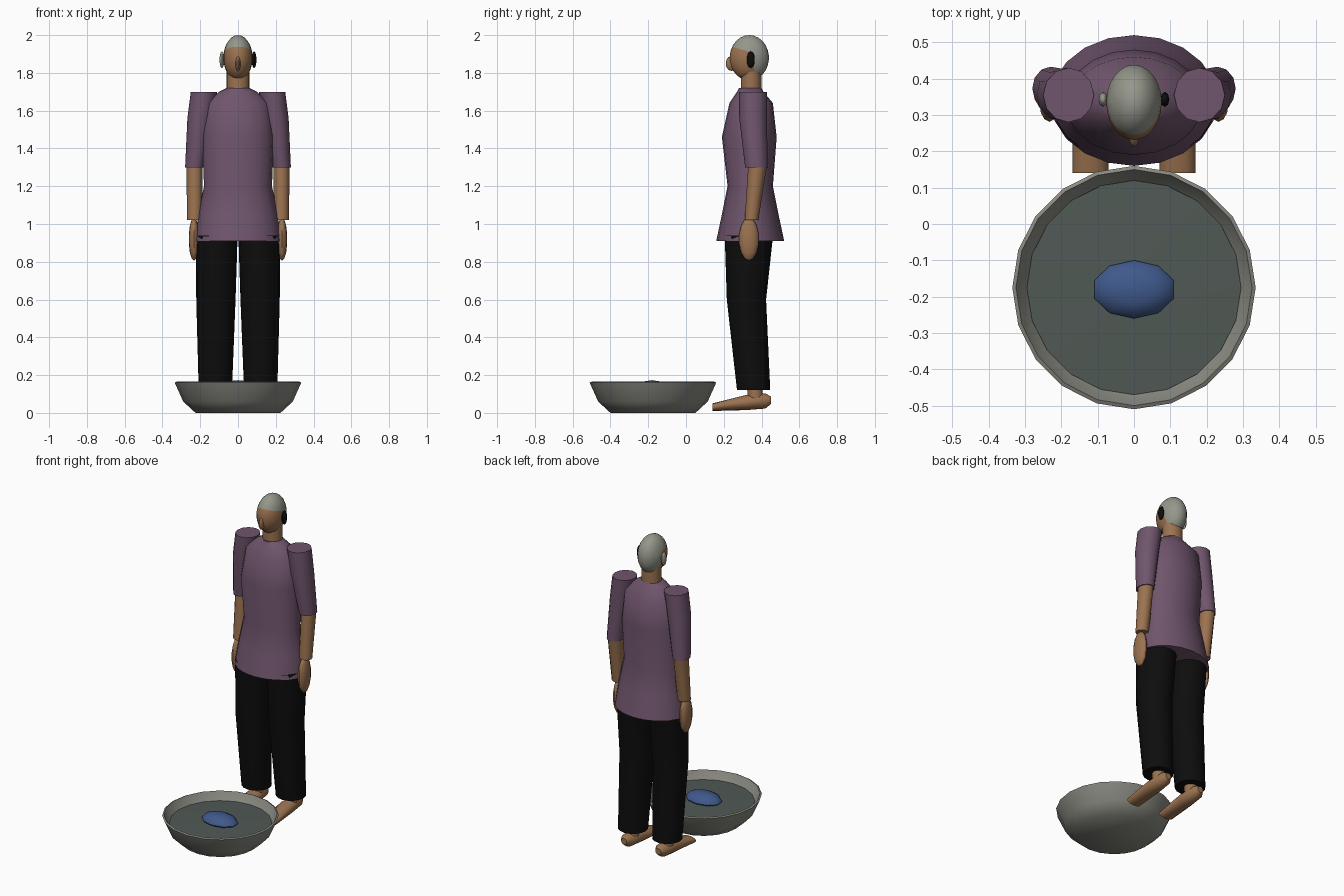
import bpy, bmesh, math
from mathutils import Matrix, Vector

old = bpy.data.objects.get("Cube")
if old:
    bpy.data.objects.remove(old, do_unlink=True)


def material(name, red, green, blue):
    mat = bpy.data.materials.new(name)
    mat.use_nodes = True
    colour = (red, green, blue, 1)
    mat.diffuse_color = colour
    shader = next(node for node in mat.node_tree.nodes if node.type == 'BSDF_PRINCIPLED')
    shader.inputs["Base Color"].default_value = colour
    return mat


skin = material("skin", .33, .17, .08)
hair = material("grey hair", .3, .31, .26)
shirt = material("plum cloth", .16, .09, .15)
black = material("black cloth", .004, .004, .004)
metal = material("grey metal", .25, .25, .22)
water = material("dark water", .08, .1, .09)
blue = material("blue cloth", .05, .1, .26)


def finish(name, bm, *materials):
    """Turn a bmesh into a smooth-shaded object that keeps its sharp edges."""
    bmesh.ops.recalc_face_normals(bm, faces=bm.faces)
    mesh = bpy.data.meshes.new(name)
    bm.to_mesh(mesh)
    bm.free()
    for mat in materials:
        mesh.materials.append(mat)
    part = bpy.data.objects.new(name, mesh)
    bpy.context.scene.collection.objects.link(part)
    bpy.ops.object.select_all(action='DESELECT')
    part.select_set(True)
    bpy.context.view_layer.objects.active = part
    bpy.ops.object.shade_smooth_by_angle(angle=math.radians(50))


def loft(rings, segments=16, lengthwise=False):
    """Join elliptical rings of (x, y, z, x radius, y radius) and cap both ends.

    Lengthwise rings stand upright and swap the roles of y and z.
    """
    bm = bmesh.new()
    loops = []
    for x, y, z, width, depth in rings:
        loop = []
        for step in range(segments):
            angle = math.tau * step / segments
            across = x + width * math.cos(angle)
            along = y + depth * math.sin(angle)
            spot = (across, z, along) if lengthwise else (across, along, z)
            loop.append(bm.verts.new(spot))
        loops.append(loop)
    for lower, upper in zip(loops, loops[1:]):
        for step in range(segments):
            before = step - 1
            bm.faces.new((lower[before], lower[step], upper[step], upper[before]))
    bm.faces.new(loops[0])
    bm.faces.new(loops[-1])
    return bm


def ellipsoid(centre, radii, segments=16):
    bm = bmesh.new()
    place = Matrix.Translation(centre) @ Matrix.Diagonal(radii).to_4x4()
    bmesh.ops.create_uvsphere(bm, u_segments=segments, v_segments=segments // 2 + 1,
                              radius=1, matrix=place)
    return bm


def body(rows):
    """Rings on the centre line from (height, half width, front, back)."""
    return loft([(0, (front + back) / 2, height, half, (back - front) / 2)
                 for height, half, front, back in rows], segments=20)


def turned(profile):
    """Round shape about the basin's axis from (radius, height)."""
    return loft([(0, -.175, height, radius, radius) for radius, height in profile],
                segments=20)


# Tunic and neck
finish("tunic", body([
    (.91, .23, .16, .52), (1.05, .21, .19, .49), (1.2, .18, .22, .46),
    (1.46, .19, .19, .48), (1.64, .17, .23, .46), (1.7, .1, .27, .41),
    (1.72, .06, .28, .4)]), shirt)
finish("neck", body([(1.7, .06, .29, .4), (1.82, .06, .29, .4)]), skin)

# Head, cut along the hairline so that the hair is a clean region
head = ellipsoid((0, .335, 1.88), (.077, .104, .12), segments=24)
brow = Vector((0, .24, 1.94)), Vector((0, .3, 1))
nape = Vector((0, .345, 1.9)), Vector((0, 1, .2))
for point, normal in (brow, nape):
    bmesh.ops.bisect_plane(head, geom=head.verts[:] + head.edges[:] + head.faces[:],
                           plane_co=point, plane_no=normal)
for face in head.faces:
    middle = face.calc_center_median()
    face.material_index = int(any((middle - point).dot(normal) > 0
                                  for point, normal in (brow, nape)))
finish("head", head, skin, hair)
finish("nose", ellipsoid((0, .24, 1.85), (.014, .03, .04), segments=8), skin)

# Arms, legs and ears, built for the left and mirrored for the right
for side, ear_colour in (("left", black), ("right", hair)):
    def limb(name, bm, mat):
        if side == "right":
            bmesh.ops.scale(bm, vec=(-1, 1, 1), verts=bm.verts)
        finish(side + "_" + name, bm, mat)

    limb("ear", ellipsoid((.085, .343, 1.87), (.013, .022, .045), segments=8), ear_colour)
    limb("sleeve", loft([
        (.18, .355, 1.7, .07, .075), (.2, .355, 1.56, .068, .073),
        (.23, .373, 1.3, .05, .06)], segments=12), shirt)
    limb("forearm", loft([
        (.23, .38, 1.32, .043, .05), (.23, .347, 1.02, .04, .036)], segments=12), skin)
    limb("hand", ellipsoid((.233, .333, .92), (.028, .053, .115), segments=12), skin)
    limb("trouser_leg", loft([
        (.112, .333, .94, .11, .128), (.117, .32, .6, .104, .104),
        (.12, .358, .12, .088, .088)]), black)
    limb("ankle", loft([
        (.12, .36, .16, .04, .04), (.12, .37, .06, .04, .04)], segments=12), skin)
    limb("foot", loft([
        (.12, .03, .14, .05, .02), (.12, .055, .32, .048, .04),
        (.12, .063, .42, .04, .04), (.12, .067, .45, .02, .02)],
        segments=12, lengthwise=True), skin)

# Hollow basin, its water and a cloth floating in it
finish("basin", turned([
    (.225, 0), (.29, .06), (.335, .16), (.325, .165), (.295, .11), (.2, .02)]), metal)
finish("water", turned([(.29, .105), (.295, .115), (.02, .125)]), water)
finish("wash_cloth", ellipsoid((0, -.18, .13), (.115, .08, .043), segments=10), blue)
